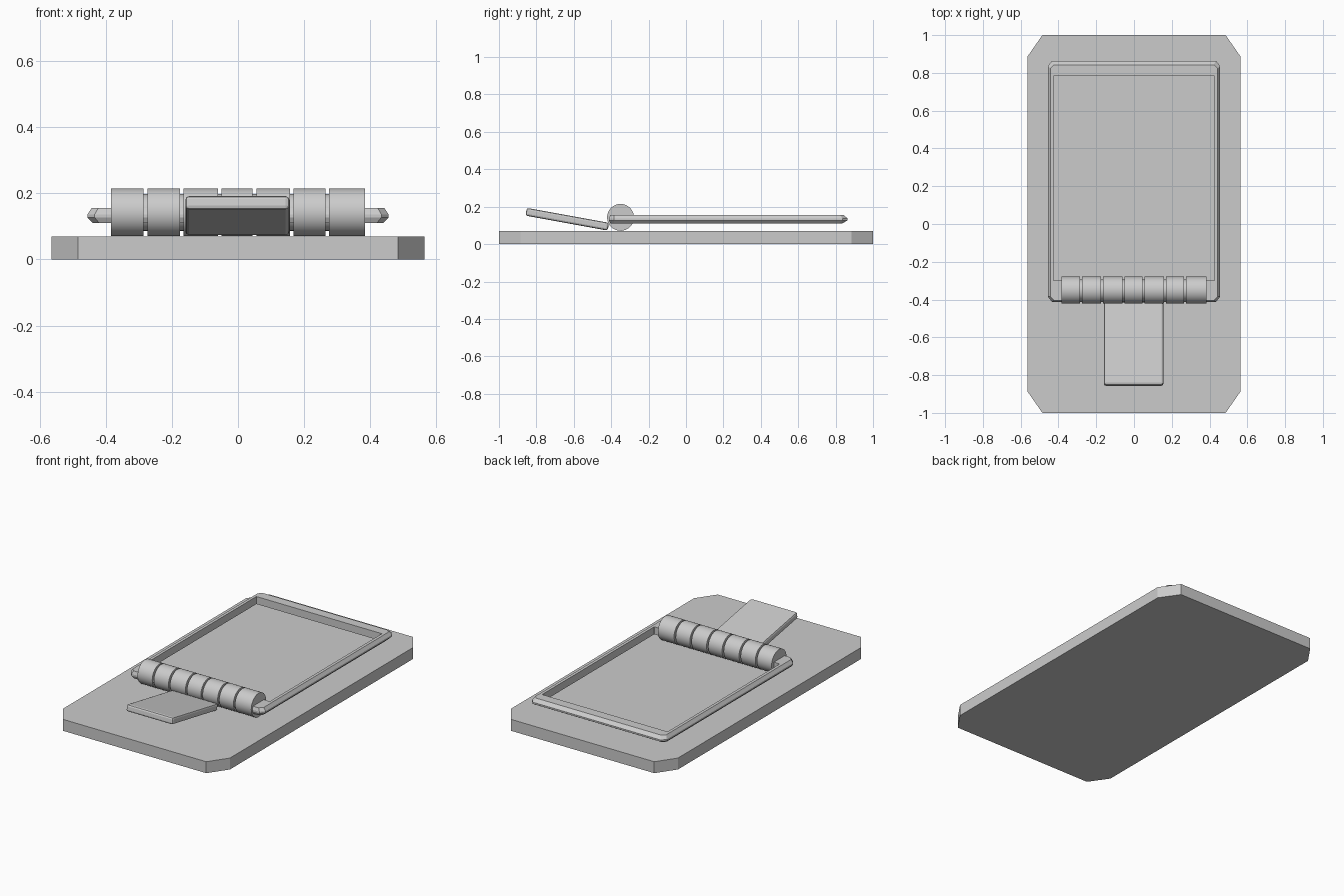
import bpy, bmesh, math
from mathutils import Matrix, Vector

if "Cube" in bpy.data.objects:
    bpy.data.objects.remove(bpy.data.objects["Cube"])

grey = bpy.data.materials.new("warm_grey")
grey.diffuse_color = (0.6, 0.6, 0.6, 1)
grey.use_nodes = True
grey.node_tree.nodes["Principled BSDF"].inputs["Base Color"].default_value = grey.diffuse_color


def finish(name, bm, smooth=None):
    bmesh.ops.recalc_face_normals(bm, faces=bm.faces[:])
    mesh = bpy.data.meshes.new(name)
    bm.to_mesh(mesh)
    bm.free()
    mesh.materials.append(grey)
    ob = bpy.data.objects.new(name, mesh)
    bpy.context.collection.objects.link(ob)
    if smooth:
        bpy.context.view_layer.objects.active = ob
        ob.select_set(True)
        bpy.ops.object.shade_smooth_by_angle(angle=math.radians(smooth))
        ob.select_set(False)
    return ob


def outline(x, y0, y1, cx, cy):
    """Rectangle with cut corners, counter-clockwise."""
    return [(-x + cx, y0), (x - cx, y0), (x, y0 + cy), (x, y1 - cy),
            (x - cx, y1), (-x + cx, y1), (-x, y1 - cy), (-x, y0 + cy)]


def loft(bm, loops, closed=False):
    """Join loops of points with quads; cap the ends or close into a ring."""
    rings = [[bm.verts.new(p) for p in loop] for loop in loops]
    n = len(rings[0])
    pairs = list(zip(rings, rings[1:]))
    if closed:
        pairs.append((rings[-1], rings[0]))
    else:
        bm.faces.new(rings[0])
        bm.faces.new(rings[-1])
    for a, b in pairs:
        for i in range(n):
            j = (i + 1) % n
            bm.faces.new((a[i], a[j], b[j], b[i]))


def level(pts, z):
    return [(x, y, z) for x, y in pts]


# Base board with cut corners
bm = bmesh.new()
board = outline(0.565, -1, 1, 0.08, 0.115)
loft(bm, [level(board, 0), level(board, 0.07)])
finish("base_board", bm)

# Snap frame: a flat ring with bevelled outer edges and a straight inner wall
bm = bmesh.new()
inner = outline(0.425, -0.30, 0.785, 0.0005, 0.0005)
loft(bm, [level(inner, 0.110),
          level(outline(0.440, -0.403, 0.835, 0.020, 0.020), 0.110),
          level(outline(0.456, -0.412, 0.864, 0.022, 0.027), 0.127),
          level(outline(0.456, -0.412, 0.864, 0.022, 0.027), 0.137),
          level(outline(0.443, -0.405, 0.843, 0.020, 0.020), 0.156),
          level(inner, 0.156)], closed=True)
finish("snap_frame", bm)

# Spring: lathed roll with narrow grooves
R, GROOVE, HALF = 0.072, 0.056, 0.0055
profile = [(-0.385, R)]
for x in (-0.28, -0.17, -0.055, 0.05, 0.163, 0.27):
    profile += [(x - HALF, R), (x - HALF, GROOVE), (x + HALF, GROOVE), (x + HALF, R)]
profile.append((0.385, R))
SEG = 32
bm = bmesh.new()
loft(bm, [[(x, -0.35 + r * math.cos(2 * math.pi * i / SEG),
            0.143 + r * math.sin(2 * math.pi * i / SEG)) for i in range(SEG)]
          for x, r in profile])
finish("spring_roll", bm, 30)

# Tilted bait plate with softened edges
bm = bmesh.new()
bmesh.ops.create_cube(bm, size=1)
bmesh.ops.scale(bm, vec=(0.315, 0.447, 0.042), verts=bm.verts[:])
bmesh.ops.bevel(bm, geom=bm.edges[:], offset=0.011, segments=2, profile=0.5, affect='EDGES')
bmesh.ops.transform(bm, verts=bm.verts[:],
                    matrix=Matrix.Translation(Vector((-0.002, -0.635, 0.133)))
                    @ Matrix.Rotation(math.radians(-10.3), 4, 'X'))
finish("bait_plate", bm)
